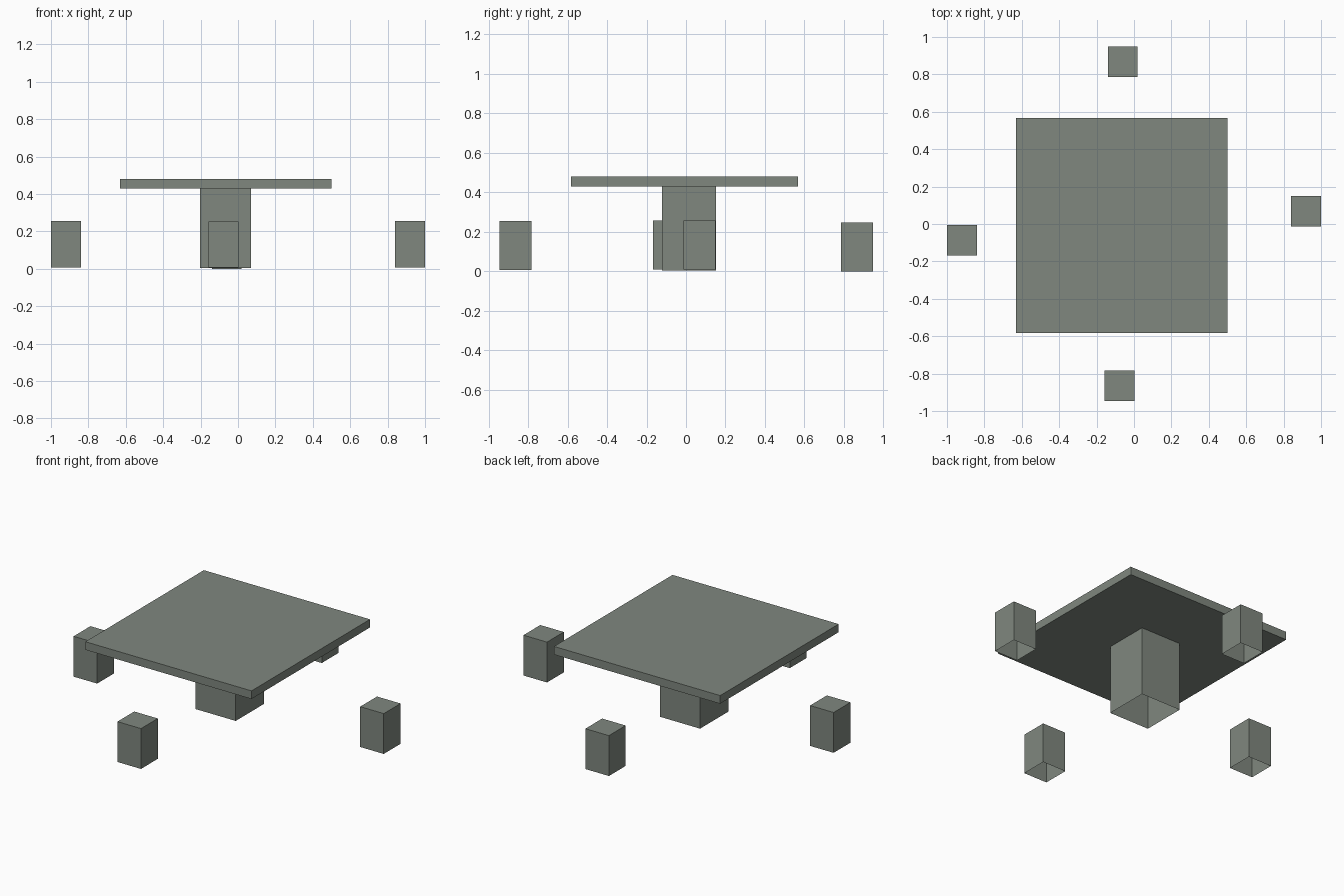
import bpy, bmesh
from mathutils import Vector

if "Cube" in bpy.data.objects:
    bpy.data.objects.remove(bpy.data.objects["Cube"])

# One flat grey-green for everything
mat = bpy.data.materials.new("grey_green_stone")
mat.diffuse_color = (0.215, 0.245, 0.212, 1.0)
mat.use_nodes = True
mat.node_tree.nodes["Principled BSDF"].inputs["Base Color"].default_value = mat.diffuse_color


def box(name, lo, hi, open_bottom=False):
    """Box between two corners, optionally without its underside."""
    lo, hi = Vector(lo), Vector(hi)
    bm = bmesh.new()
    bmesh.ops.create_cube(bm, size=1.0)
    for v in bm.verts:
        v.co = [(a + b) / 2 + c * (b - a) for a, b, c in zip(lo, hi, v.co)]
    bm.normal_update()
    if open_bottom:
        down = [f for f in bm.faces if f.normal.z < -0.9]
        bmesh.ops.delete(bm, geom=down, context='FACES_ONLY')
    mesh = bpy.data.meshes.new(name)
    bm.to_mesh(mesh)
    bm.free()
    mesh.materials.append(mat)
    obj = bpy.data.objects.new(name, mesh)
    bpy.context.collection.objects.link(obj)
    return obj


# Table: slab on a hollow pedestal
box("table_top", (-0.63, -0.583, 0.43), (0.50, 0.568, 0.48))
box("pedestal", (-0.203, -0.122, 0.004), (0.07, 0.153, 0.43), True)

# Four hollow stools: centre x, centre y, base height
W, D, H = 0.16, 0.163, 0.248
stools = {
    "front_stool": (-0.077, -0.865, 0.006),
    "back_stool": (-0.06, 0.867, 0.0),
    "left_stool": (-0.92, -0.087, 0.008),
    "right_stool": (0.92, 0.069, 0.008),
}
for name, (x, y, z) in stools.items():
    box(name, (x - W / 2, y - D / 2, z), (x + W / 2, y + D / 2, z + H), True)
